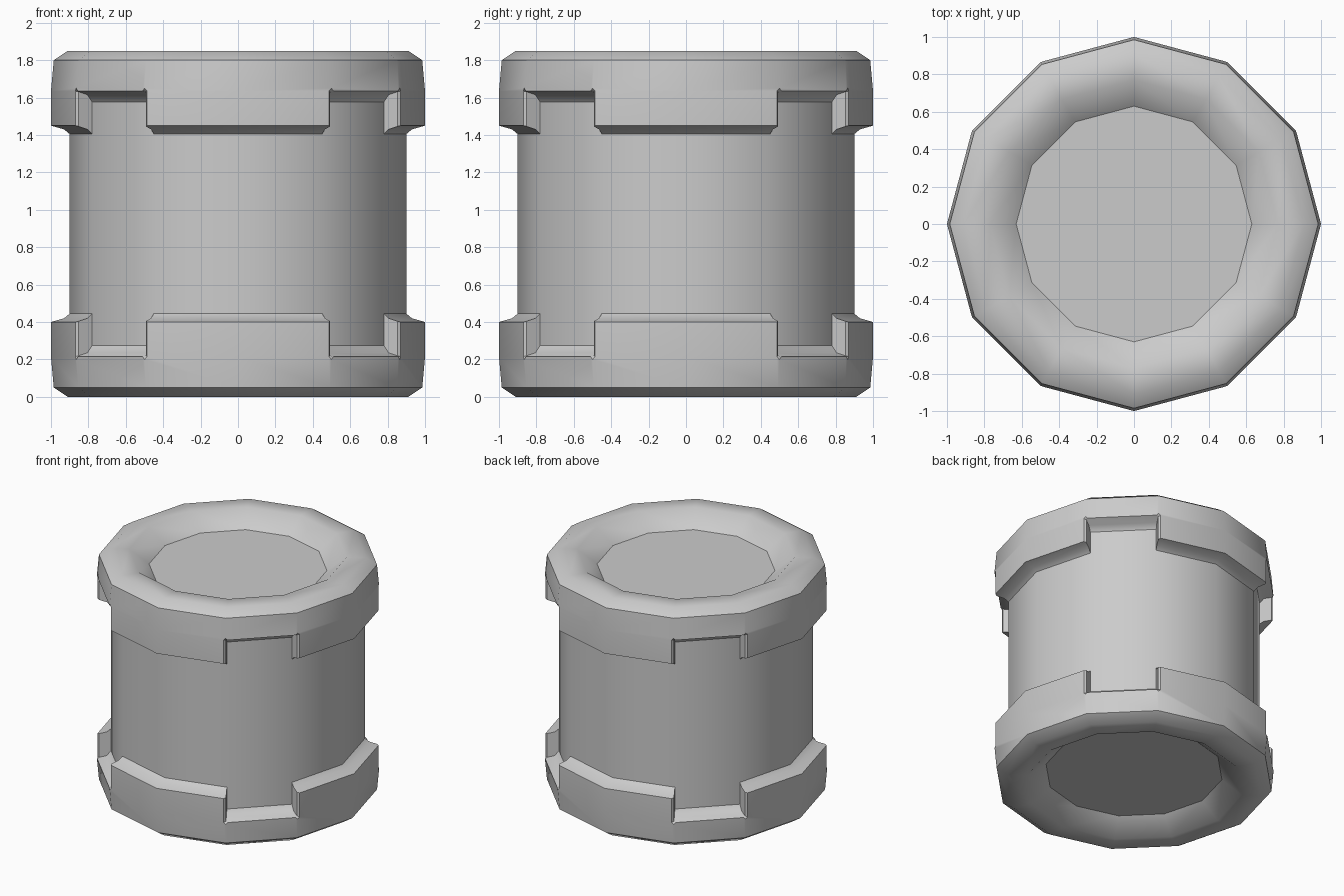
import bpy, bmesh
from math import cos, sin, radians
from mathutils import Matrix, Vector

SIDES = 12
HEIGHT = 1.85
BODY_R = 0.9
PANEL_R, PANEL_Z = 0.63, 0.11

cube = bpy.data.objects.get("Cube")
if cube:
    bpy.data.objects.remove(cube, do_unlink=True)

GREY = (0.6, 0.6, 0.6, 1)
grey = bpy.data.materials.new("plain_grey")
grey.use_nodes = True
grey.diffuse_color = GREY
for node in grey.node_tree.nodes:
    if node.type == 'BSDF_PRINCIPLED':
        node.inputs["Base Color"].default_value = GREY


def finish(bm, name):
    mesh = bpy.data.meshes.new(name)
    bm.to_mesh(mesh)
    bm.free()
    mesh.materials.append(grey)
    obj = bpy.data.objects.new(name, mesh)
    bpy.context.collection.objects.link(obj)
    bpy.ops.object.select_all(action='DESELECT')
    obj.select_set(True)
    bpy.context.view_layer.objects.active = obj
    bpy.ops.object.shade_smooth_by_angle(angle=radians(40))
    return obj


# Rim cross-sections as (radius, height): shared base, raised lip, notch floor
BASE = [(PANEL_R, PANEL_Z), (0.77, 0), (0.91, 0), (0.985, 0.05), (1, 0.215)]
LIP = [(1, 0.4), (0.93, 0.42), (BODY_R, 0.445)]
NOTCH = [(0.93, 0.235), (BODY_R, 0.275)]


def build_rim(name, upper):
    bm = bmesh.new()

    def column(i, profile):
        a = radians(360 / SIDES * i)
        return [bm.verts.new((r * cos(a), r * sin(a), HEIGHT - z if upper else z))
                for r, z in profile]

    base = [column(i, BASE) for i in range(SIDES)]
    lip = [column(i, LIP) for i in range(SIDES)]
    notch = [column(i, NOTCH) if i % 3 else None for i in range(SIDES)]

    for i in range(SIDES):
        j = (i + 1) % SIDES
        top = notch if i % 3 == 1 else lip
        left, right = base[i] + top[i], base[j] + top[j]
        for k in range(len(left) - 1):
            bm.faces.new((left[k], right[k], right[k + 1], left[k + 1]))
        # Radial end wall of each notch
        if i % 3:
            bm.faces.new([base[i][-1]] + lip[i] + notch[i][::-1])

    bmesh.ops.recalc_face_normals(bm, faces=bm.faces[:])
    outer = max(bm.faces, key=lambda f: f.calc_center_median().xy.length)
    if outer.normal.xy.dot(outer.calc_center_median().xy) < 0:
        bmesh.ops.reverse_faces(bm, faces=bm.faces[:])

    # Small chamfer on the upright notch corners
    corners = [e for e in bm.edges
               if any(len(f.verts) == 6 for f in e.link_faces)
               and all(v.co.xy.length > 0.99 for v in e.verts)]
    bmesh.ops.bevel(bm, geom=corners, offset=0.015, offset_type='OFFSET',
                    segments=1, profile=0.5, affect='EDGES', clamp_overlap=True)
    return finish(bm, name)


def build_panel(name, upper):
    bm = bmesh.new()
    z = HEIGHT - PANEL_Z if upper else PANEL_Z
    bmesh.ops.create_circle(bm, cap_ends=True, segments=SIDES, radius=PANEL_R,
                            matrix=Matrix.Translation(Vector((0, 0, z))))
    bm.normal_update()
    for face in bm.faces[:]:
        if (face.normal.z > 0) != upper:
            face.normal_flip()
    return finish(bm, name)


# Barrel wall
bm = bmesh.new()
bmesh.ops.create_cone(bm, cap_ends=False, segments=SIDES, radius1=BODY_R,
                      radius2=BODY_R, depth=HEIGHT - 0.5,
                      matrix=Matrix.Translation(Vector((0, 0, HEIGHT / 2))))
finish(bm, "body")

# Matching end rims and recessed end panels
for prefix, upper in (("lower", False), ("upper", True)):
    build_rim(prefix + "_rim", upper)
    build_panel(prefix + "_panel", upper)
